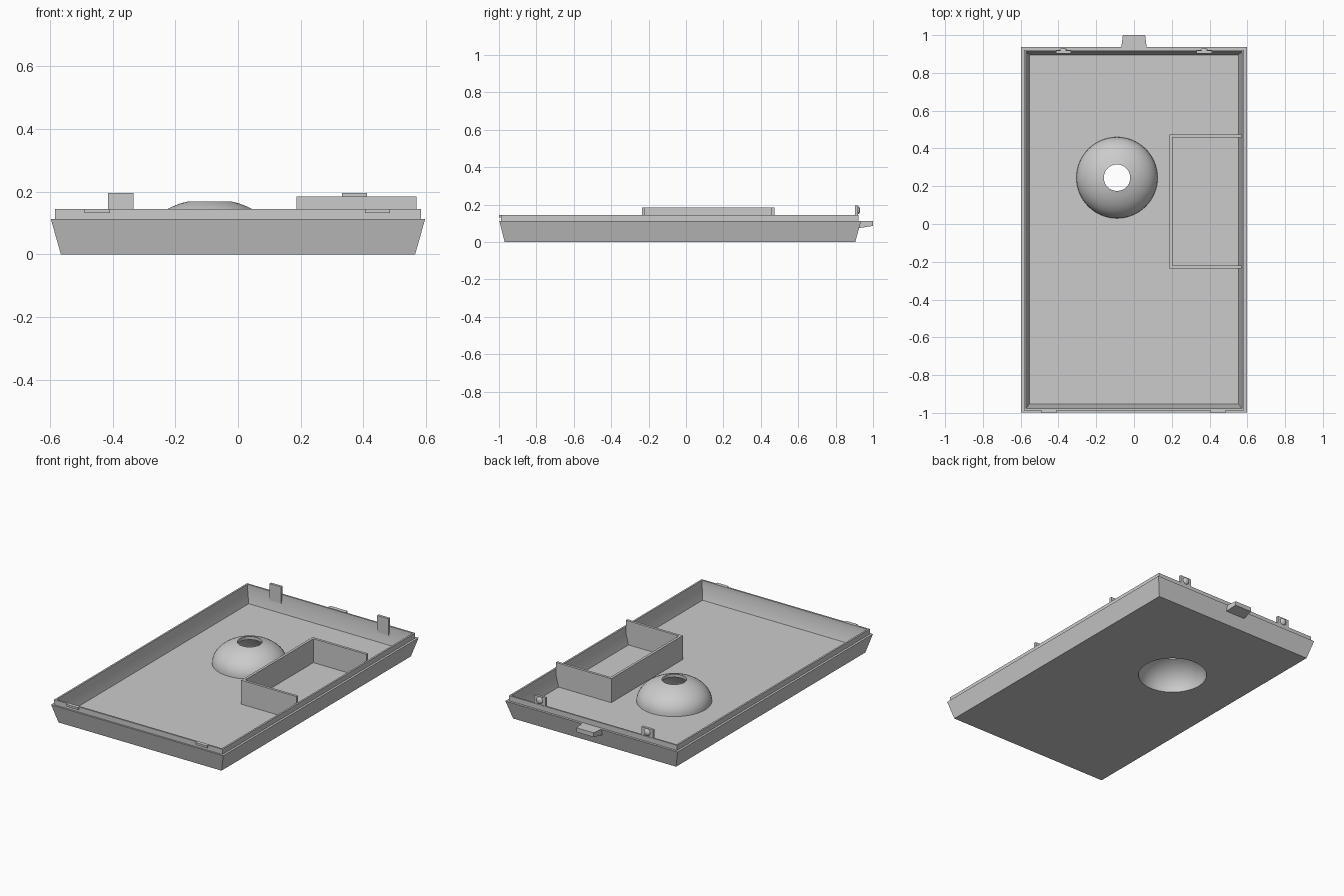
import bpy, bmesh, math

if "Cube" in bpy.data.objects:
    bpy.data.objects.remove(bpy.data.objects["Cube"])

grey = bpy.data.materials.new("light_grey_plastic")
grey.diffuse_color = (0.6, 0.6, 0.6, 1)
grey.use_nodes = True
grey.node_tree.nodes["Principled BSDF"].inputs["Base Color"].default_value = grey.diffuse_color

FLOOR = 0.035
DOME_X, DOME_Y = -0.09, 0.245
R_OUT, R_IN, R_HOLE = 0.215, 0.2, 0.07
SEG = 64


def finish(name, bm, smooth=False):
    bmesh.ops.recalc_face_normals(bm, faces=bm.faces)
    me = bpy.data.meshes.new(name)
    bm.to_mesh(me)
    bm.free()
    ob = bpy.data.objects.new(name, me)
    bpy.context.collection.objects.link(ob)
    me.materials.append(grey)
    if smooth:
        bpy.ops.object.select_all(action='DESELECT')
        ob.select_set(True)
        bpy.context.view_layer.objects.active = ob
        bpy.ops.object.shade_smooth_by_angle(angle=math.radians(35))
    return ob


def box(name, x0, x1, y0, y1, z0, z1):
    bm = bmesh.new()
    bmesh.ops.create_cube(bm, size=1)
    for v in bm.verts:
        v.co = (x1 if v.co.x > 0 else x0, y1 if v.co.y > 0 else y0,
                z1 if v.co.z > 0 else z0)
    return finish(name, bm)


def ring(bm, r, z):
    return [bm.verts.new((DOME_X + r * math.cos(2 * math.pi * i / SEG),
                          DOME_Y + r * math.sin(2 * math.pi * i / SEG), z))
            for i in range(SEG)]


def bridge(bm, a, b):
    n = len(a)
    for i in range(n):
        bm.faces.new((a[i], a[(i + 1) % n], b[(i + 1) % n], b[i]))


# Tray: nested rectangles (half width, front y, back y, z) from base to inner floor
bm = bmesh.new()
sections = [(0.565, -0.97, 0.905, 0), (0.597, -0.998, 0.936, 0.113),
            (0.583, -0.988, 0.922, 0.113), (0.583, -0.988, 0.922, 0.145),
            (0.572, -0.977, 0.912, 0.145), (0.572, -0.977, 0.912, 0.113),
            (0.552, -0.952, 0.895, FLOOR)]
rects = [[bm.verts.new(p) for p in ((-w, f, z), (w, f, z), (w, b, z), (-w, b, z))]
         for w, f, b, z in sections]
for a, b in zip(rects, rects[1:]):
    bridge(bm, a, b)

# Underside and inner floor, each with a round opening for the dome
rims = [ring(bm, R_IN, 0), ring(bm, R_OUT, FLOOR)]
for rect, rim in ((rects[0], rims[0]), (rects[-1], rims[1])):
    edges = []
    for loop in (rect, rim):
        for i, v in enumerate(loop):
            w = loop[(i + 1) % len(loop)]
            edges.append(bm.edges.get((v, w)) or bm.edges.new((v, w)))
    bmesh.ops.triangle_fill(bm, use_beauty=True, edges=edges)

# Dome shell: outer curve up to the hole, then inner curve back to the underside
STEPS = 10
H_OUT, H_IN = 0.141, 0.159
outer_end = math.acos(R_HOLE / R_OUT)
inner_end = math.acos(R_HOLE / R_IN)
profile = [(R_OUT * math.cos(outer_end * i / STEPS),
            FLOOR + H_OUT * math.sin(outer_end * i / STEPS))
           for i in range(1, STEPS + 1)]
profile += [(R_IN * math.cos(inner_end * i / STEPS),
             H_IN * math.sin(inner_end * i / STEPS))
            for i in range(STEPS, 0, -1)]
rings = [rims[1]] + [ring(bm, r, z) for r, z in profile] + [rims[0]]
for a, b in zip(rings, rings[1:]):
    bridge(bm, a, b)
finish("tray_with_dome", bm, smooth=True)

# Three-sided compartment against the right wall
T = 0.016
box("compartment_side", 0.187, 0.187 + T, -0.235, 0.473, FLOOR, 0.185)
box("compartment_front", 0.187 + T, 0.57, -0.235, -0.235 + T, FLOOR, 0.185)
box("compartment_back", 0.187 + T, 0.57, 0.473 - T, 0.473, FLOOR, 0.185)

for side, cx in (("left", -0.374), ("right", 0.372)):
    # Upright clip with a rounded catch on its rear face
    box("clip_" + side, cx - 0.04, cx + 0.04, 0.903, 0.919, 0.09, 0.195)
    bm = bmesh.new()
    bmesh.ops.create_uvsphere(bm, u_segments=24, v_segments=12, radius=0.022)
    for v in bm.verts:
        v.co = (v.co.x + cx, v.co.y * 0.6 + 0.918, v.co.z + 0.17)
    finish("clip_catch_" + side, bm, smooth=True)

# Small tabs on the front lip
for side, cx in (("left", -0.449), ("right", 0.445)):
    box("front_tab_" + side, cx - 0.04, cx + 0.04, -1.0, -0.98, 0.132, 0.145)

# Tapered tongue at the back
tongue = box("back_tongue", -0.068, 0.068, 0.925, 1.0, 0.075, 0.113)
for v in tongue.data.vertices:
    if v.co.y > 0.99:
        v.co.x *= 0.87
        if v.co.z < 0.1:
            v.co.z = 0.086
